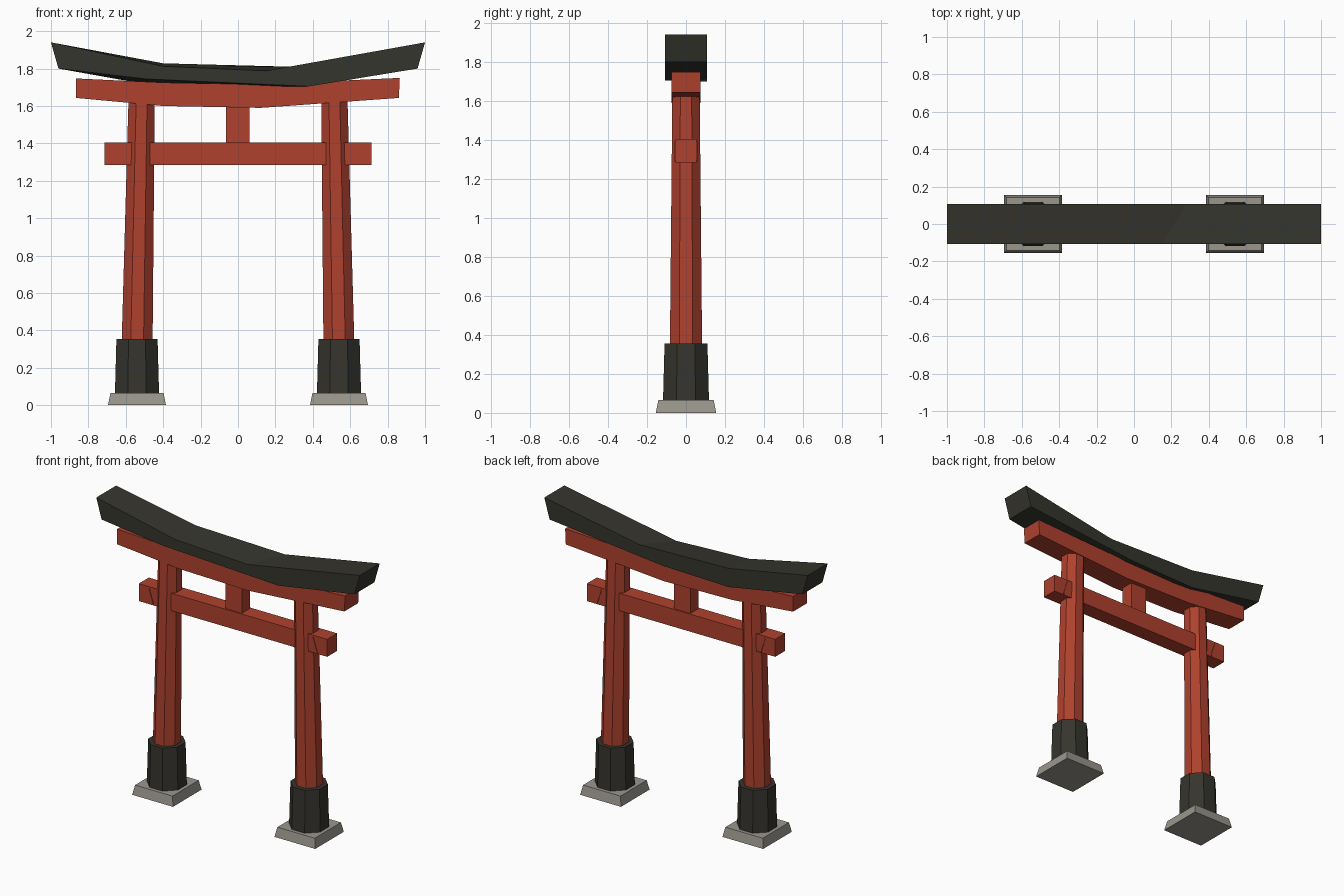
import bpy, bmesh, math
from mathutils import Matrix

if "Cube" in bpy.data.objects:
    bpy.data.objects.remove(bpy.data.objects["Cube"], do_unlink=True)


def material(name, rgb):
    mat = bpy.data.materials.new(name)
    mat.use_nodes = True
    mat.diffuse_color = (*rgb, 1)
    mat.node_tree.nodes["Principled BSDF"].inputs["Base Color"].default_value = (*rgb, 1)
    return mat


RED = material("vermilion_wood", (0.43, 0.053, 0.027))
DARK = material("charcoal_wood", (0.036, 0.035, 0.027))
STONE = material("grey_stone", (0.32, 0.305, 0.265))


def finish(name, bm, mat):
    bmesh.ops.recalc_face_normals(bm, faces=bm.faces)
    mesh = bpy.data.meshes.new(name)
    bm.to_mesh(mesh)
    bm.free()
    mesh.materials.append(mat)
    obj = bpy.data.objects.new(name, mesh)
    bpy.context.collection.objects.link(obj)
    return obj


def tapered(name, mat, sides, low, high):
    """Prism between two rings, each (x, z, half width, half depth), flat side to the front."""
    bm = bmesh.new()
    rings = []
    for x, z, half_w, half_d in (low, high):
        ring = []
        for i in range(sides):
            a = math.tau * (i + 0.5) / sides
            k = 1 / math.cos(math.pi / sides)
            ring.append(bm.verts.new((x + half_w * k * math.cos(a), half_d * k * math.sin(a), z)))
        rings.append(ring)
    for i in range(sides):
        j = (i + 1) % sides
        bm.faces.new((rings[0][i], rings[0][j], rings[1][j], rings[1][i]))
    bm.faces.new(rings[0])
    bm.faces.new(rings[1])
    return finish(name, bm, mat)


def box(name, mat, size, centre):
    bm = bmesh.new()
    bmesh.ops.create_cube(bm, size=1, matrix=Matrix.Translation(centre) @ Matrix.Diagonal((*size, 1)))
    return finish(name, bm, mat)


def beam(name, mat, half_d, front, back):
    """Curved beam: front and back outlines are (top points, bottom points) running along x."""
    bm = bmesh.new()
    rows = []
    for y, (top, bottom) in ((-half_d, front), (half_d, back)):
        outline = list(top) + list(reversed(bottom))
        rows.append([bm.verts.new((x, y, z)) for x, z in outline])
    n = len(rows[0])
    for i in range(n):
        j = (i + 1) % n
        bm.faces.new((rows[0][i], rows[0][j], rows[1][j], rows[1][i]))
    # Sides in vertical strips so the curve stays clean
    for row in rows:
        for i in range(n // 2 - 1):
            bm.faces.new((row[i], row[i + 1], row[n - 2 - i], row[n - 1 - i]))
    return finish(name, bm, mat)


# Two legs: stone plinth, dark sleeve, leaning pillar
for side, s in (("right", -1), ("left", 1)):
    x = s * 0.54
    tapered(side + "_plinth", STONE, 4, (x, 0, 0.155, 0.155), (x, 0.065, 0.142, 0.142))
    tapered(side + "_sleeve", DARK, 8, (x, 0.06, 0.118, 0.118), (x, 0.355, 0.11, 0.11))
    tapered(side + "_pillar", RED, 8, (x, 0.3, 0.083, 0.083), (s * 0.515, 1.65, 0.07, 0.07))
    # Thin slanted wedge on each face of the tie beam
    for face, y in (("front", -0.054), ("back", 0.054)):
        wedge = box(f"{side}_{face}_wedge", RED, (0.008, 0.008, 0.105), (0, 0, 0))
        wedge.location = (s * 0.622, y, 1.342)
        wedge.rotation_euler.y = math.radians(-18)

# Straight tie beam and centre strut
box("tie_beam", RED, (1.43, 0.108, 0.12), (0, 0, 1.345))
box("centre_strut", RED, (0.125, 0.09, 0.24), (-0.002, 0, 1.5))

# Curved red lintel
lintel = (((-0.865, 1.747), (-0.4, 1.725), (0.1, 1.715), (0.865, 1.75)),
          ((-0.865, 1.643), (-0.4, 1.6), (0.12, 1.59), (0.86, 1.643)))
beam("lintel", RED, 0.075, lintel, lintel)

# Swept dark top beam, slightly uneven between front and back
beam("top_beam", DARK, 0.108,
     (((-1, 1.94), (-0.4, 1.812), (0.15, 1.788), (1, 1.94)),
      ((-0.96, 1.8), (-0.5, 1.745), (0.38, 1.705), (0.96, 1.8))),
     (((-1, 1.94), (-0.4, 1.828), (0.28, 1.81), (1, 1.94)),
      ((-0.96, 1.8), (-0.4, 1.7), (0.1, 1.712), (0.96, 1.8))))
